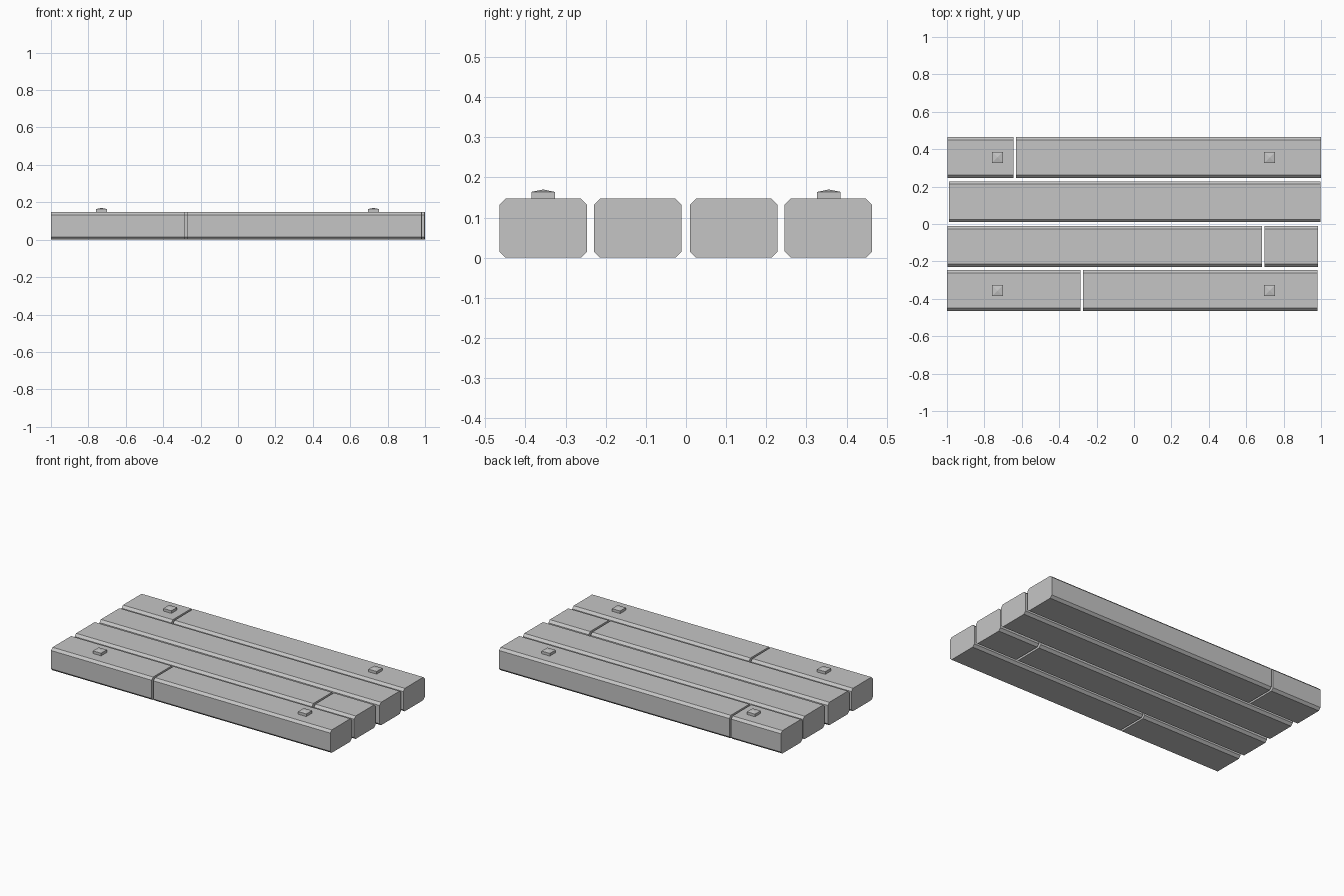
import bpy, bmesh

if "Cube" in bpy.data.objects:
    bpy.data.objects.remove(bpy.data.objects["Cube"])

grey = bpy.data.materials.new("plain grey")
grey.diffuse_color = (0.56, 0.56, 0.56, 1)
grey.use_nodes = True
grey.node_tree.nodes["Principled BSDF"].inputs["Base Color"].default_value = grey.diffuse_color

HEIGHT, WIDTH, CHAMFER = 0.147, 0.218, 0.015


def finish(name, bm):
    bmesh.ops.recalc_face_normals(bm, faces=bm.faces)
    mesh = bpy.data.meshes.new(name)
    bm.to_mesh(mesh)
    bm.free()
    mesh.materials.append(grey)
    bpy.context.collection.objects.link(bpy.data.objects.new(name, mesh))


def plank(name, x0, x1, y):
    """Octagonal profile with chamfered long edges, extruded along x."""
    bm = bmesh.new()
    w, c, h = WIDTH / 2, CHAMFER, HEIGHT
    profile = [(-w + c, 0), (w - c, 0), (w, c), (w, h - c),
               (w - c, h), (-w + c, h), (-w, h - c), (-w, c)]
    face = bm.faces.new([bm.verts.new((x0, y + py, pz)) for py, pz in profile])
    end = bmesh.ops.extrude_face_region(bm, geom=[face], use_keep_orig=True)
    moved = [v for v in end["geom"] if isinstance(v, bmesh.types.BMVert)]
    bmesh.ops.translate(bm, verts=moved, vec=(x1 - x0, 0, 0))
    finish(name, bm)


def bolt(name, x, y):
    """Square bolt head with a shallow pyramid top."""
    bm = bmesh.new()
    r, base, rim, tip = 0.029, HEIGHT, 0.164, 0.17
    corners = [(-r, -r), (r, -r), (r, r), (-r, r)]
    low = [bm.verts.new((x + a, y + b, base)) for a, b in corners]
    top = [bm.verts.new((x + a, y + b, rim)) for a, b in corners]
    apex = bm.verts.new((x, y, tip))
    bm.faces.new(low)
    for i in range(4):
        j = (i + 1) % 4
        bm.faces.new((low[i], low[j], top[j], top[i]))
        bm.faces.new((top[i], top[j], apex))
    finish(name, bm)


# Four rows of planks, some split in two by a narrow gap
rows = [
    (-0.356, [(-1.0, -0.287), (-0.274, 0.98)]),
    (-0.120, [(-0.998, 0.684), (0.698, 0.984)]),
    (0.119, [(-0.99, 0.997)]),
    (0.355, [(-0.998, -0.645), (-0.632, 1.0)]),
]
for r, (y, spans) in enumerate(rows, 1):
    for s, (x0, x1) in enumerate(spans, 1):
        plank(f"plank_row{r}_{s}", x0, x1, y)

# Bolt heads on the outer rows
for yn, y in (("front", -0.356), ("back", 0.356)):
    for xn, x in (("left", -0.73), ("right", 0.725)):
        bolt(f"bolt_{yn}_{xn}", x, y)
